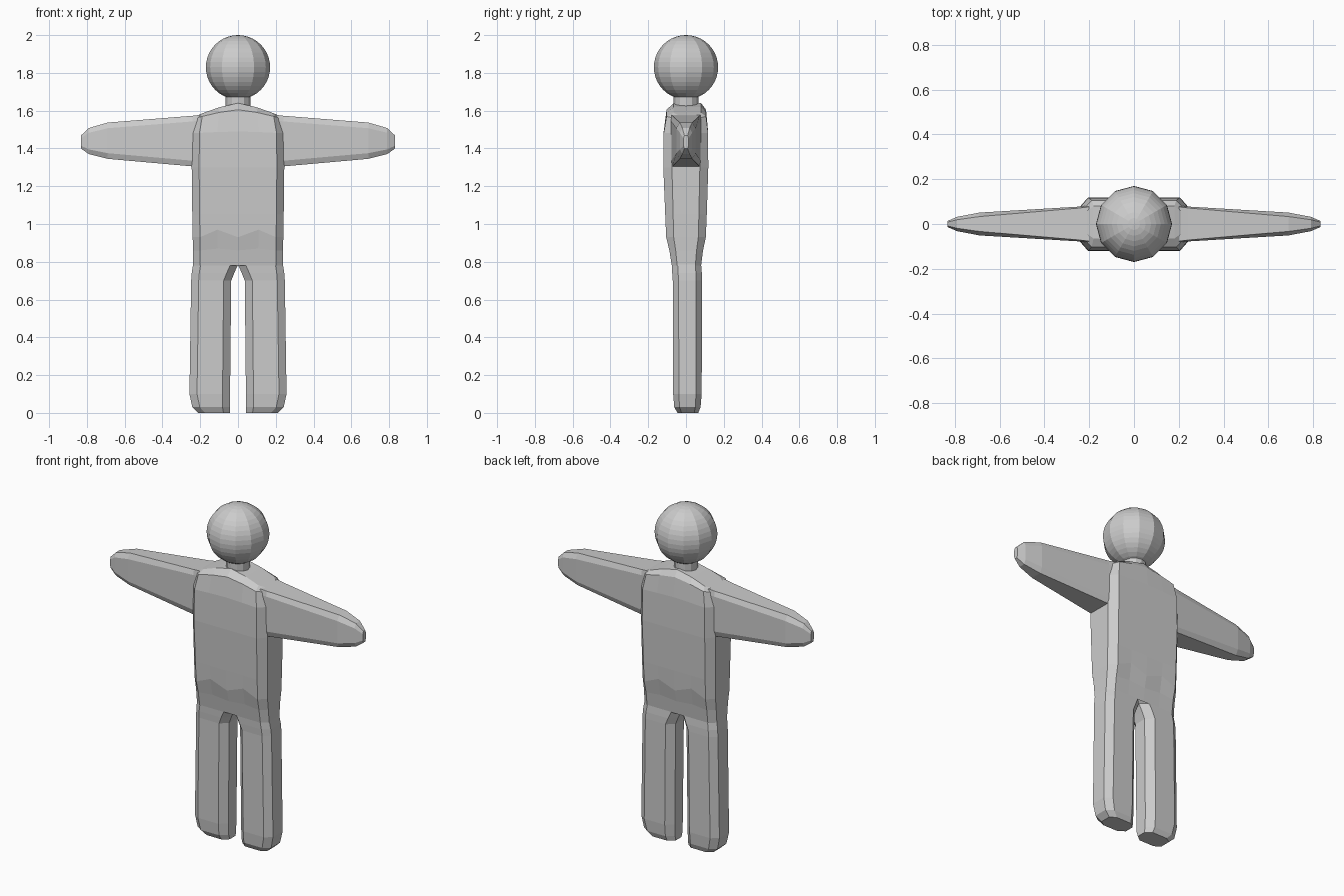
import bpy, bmesh
from mathutils import Vector

if "Cube" in bpy.data.objects:
    bpy.data.objects.remove(bpy.data.objects["Cube"])


def loft(name, rings, cap_start=False, cap_end=False):
    """Each ring is a list of (front point, back point) columns."""
    bm = bmesh.new()
    rows = [[(bm.verts.new(a), bm.verts.new(b)) for a, b in r] for r in rings]
    loops = [[c[0] for c in r] + [c[1] for c in reversed(r)] for r in rows]
    for lo, hi in zip(loops, loops[1:]):
        n = len(lo)
        for i in range(n):
            j = (i + 1) % n
            bm.faces.new((lo[i], lo[j], hi[j], hi[i]))
    for row, use in ((rows[0], cap_start), (rows[-1], cap_end)):
        if use:
            for p, q in zip(row, row[1:]):
                bm.faces.new((p[0], q[0], q[1], p[1]))
    bmesh.ops.recalc_face_normals(bm, faces=bm.faces)
    if sum(f.normal.dot(f.calc_center_median() - sum((v.co for v in bm.verts), Vector()) / len(bm.verts))
           for f in bm.faces) < 0:
        bmesh.ops.reverse_faces(bm, faces=bm.faces)
    me = bpy.data.meshes.new(name)
    bm.to_mesh(me)
    bm.free()
    ob = bpy.data.objects.new(name, me)
    bpy.context.collection.objects.link(ob)
    return ob


# Torso: z at the side, half width, front y, back y, rise at centre, scallop
def torso_ring(z, w, front, back, rise, wave):
    cols = []
    for k, d, s in ((-1, .62, 0), (-.84, 1, 0), (-.45, 1, 1), (0, 1, 0),
                    (.45, 1, 1), (.84, 1, 0), (1, .62, 0)):
        zz = z + rise * (1 - abs(k) ** 1.4) + wave * s
        cols.append(((k * w, front * d, zz), (k * w, back * d, zz)))
    return cols


loft("torso", [torso_ring(*r) for r in (
    (.78, .238, -.075, .08, 0, 0),
    (.86, .238, -.088, .09, 0, .01),
    (.93, .24, -.105, .105, 0, .04),
    (1.05, .242, -.11, .11, 0, 0),
    (1.3, .245, -.12, .118, 0, 0),
    (1.48, .243, -.118, .117, .01, 0),
    (1.56, .225, -.103, .106, .045, 0),
    (1.575, .215, -.065, .08, .065, 0))], cap_end=True)


# Legs: z, inner x, outer x, front y, back y, corner cut
def leg_ring(side, z, a, b, front, back, cut):
    m = (front + back) / 2
    cols = []
    for x, d in ((a, .5), (a + cut, 1), ((a + b) / 2, 1), (b - cut, 1), (b, .6)):
        cols.append(((side * x, m + (front - m) * d, z), (side * x, m + (back - m) * d, z)))
    return cols


for side, label in ((-1, "left"), (1, "right")):
    loft(label + "_leg", [leg_ring(side, *r) for r in (
        (0, .042, .21, -.045, .065, .035),
        (.03, .042, .242, -.062, .077, .04),
        (.1, .042, .257, -.068, .083, .04),
        (.7, .036, .248, -.07, .085, .04),
        (.74, .02, .245, -.073, .084, .04),
        (.785, 0, .238, -.075, .08, .04))], cap_start=True)

    # Arms: x, bottom z, top z, half depth, corner cut in z, edge depth ratio
    rings = []
    for x, lo, hi, d, cut, k in ((.2, 1.303, 1.578, .081, .03, .95),
                                 (.24, 1.305, 1.573, .078, .03, .92),
                                 (.69, 1.345, 1.537, .051, .03, .65),
                                 (.79, 1.37, 1.508, .032, .025, .6),
                                 (.832, 1.4, 1.468, .014, .015, .6)):
        rings.append([((side * x, -e, z), (side * x, e, z)) for z, e in
                      ((lo, d * k), (lo + cut, d), (hi - cut, d), (hi, d * k))])
    loft(label + "_arm", rings, cap_end=True)

# Neck and head
bpy.ops.mesh.primitive_cylinder_add(vertices=12, radius=.065, depth=.09, location=(0, 0, 1.65))
bpy.context.object.name = "neck"
bpy.ops.mesh.primitive_uv_sphere_add(segments=12, ring_count=20, radius=.17, location=(0, 0, 1.83))
bpy.context.object.name = "head"
